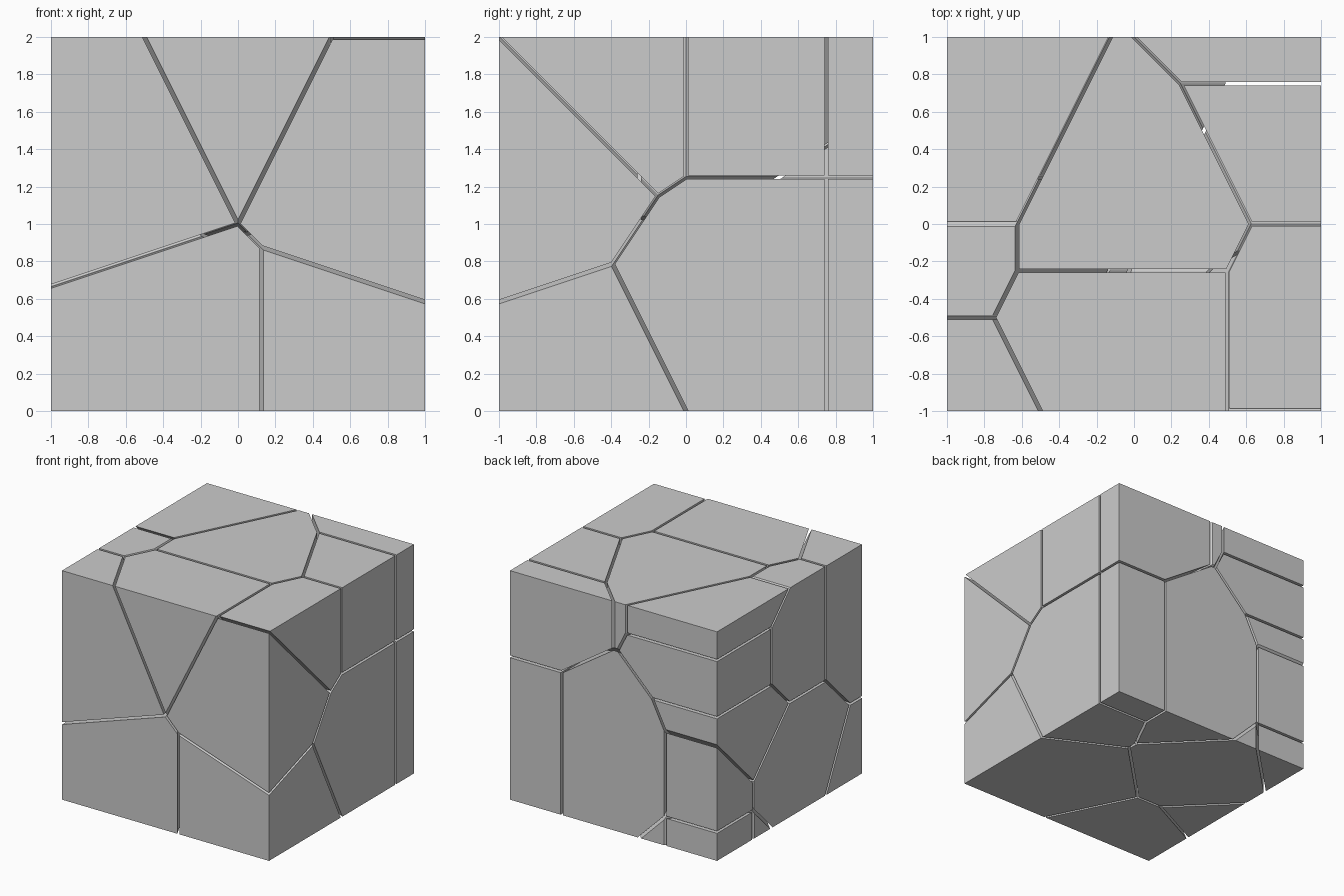
import bpy, bmesh
from mathutils import Vector

if "Cube" in bpy.data.objects:
    bpy.data.objects.remove(bpy.data.objects["Cube"])

GAP = 0.02  # width of the cracks between neighbouring chunks

# Centre points of the chunks, on a half-unit grid
SEEDS = {
    # top layer
    "top_centre": (0, 0, 2), "top_front": (0, -.5, 2), "top_right_front": (1, -.5, 2),
    "top_right": (1, .5, 2), "top_right_back": (1, 1, 2), "top_left_back": (-1, .5, 2),
    # middle layer
    "front_right": (1, -1, 1.5), "front_left": (-1, -1, 1.5), "left": (-1, 0, 1.5),
    "left_back_upper": (-1, .5, 1.5), "left_back_middle": (-1, .5, 1),
    # bottom layer
    "right_lower": (1, .5, .5), "right_back_lower": (1, 1, .5), "back_lower": (0, 1, .5),
    "left_lower": (-1, 0, .5), "left_back_lower": (-1, 1, .5), "left_back_base": (-1, 1, 0),
    "base_centre": (-.5, .5, 0), "base_front_right": (.5, -.5, 0), "base_front_left": (-.5, -1, 0),
}


def cut(bm, point, normal):
    """Remove everything beyond the plane and cap the opening."""
    bmesh.ops.bisect_plane(bm, geom=bm.verts[:] + bm.edges[:] + bm.faces[:], dist=1e-5,
                           plane_co=point, plane_no=normal, clear_outer=True)
    bmesh.ops.remove_doubles(bm, verts=bm.verts[:], dist=1e-5)
    rim = [e for e in bm.edges if e.is_boundary]
    if rim:
        bmesh.ops.holes_fill(bm, edges=rim, sides=0)


def make_chunk(name, seed, others):
    """Carve one chunk: the part of the cube closest to its seed."""
    bm = bmesh.new()
    bmesh.ops.create_cube(bm, size=2)
    bmesh.ops.translate(bm, verts=bm.verts[:], vec=(0, 0, 1))
    for other in sorted(others, key=lambda o: (o - seed).length):
        normal = (other - seed).normalized()
        cut(bm, (seed + other) / 2 - normal * GAP / 2, normal)
    bmesh.ops.recalc_face_normals(bm, faces=bm.faces[:])
    mesh = bpy.data.meshes.new(name)
    bm.to_mesh(mesh)
    bm.free()
    bpy.context.collection.objects.link(bpy.data.objects.new(name, mesh))


# Fractured cube
points = {name: Vector(co) for name, co in SEEDS.items()}
for name, seed in points.items():
    make_chunk("chunk_" + name, seed, [p for n, p in points.items() if n != name])
